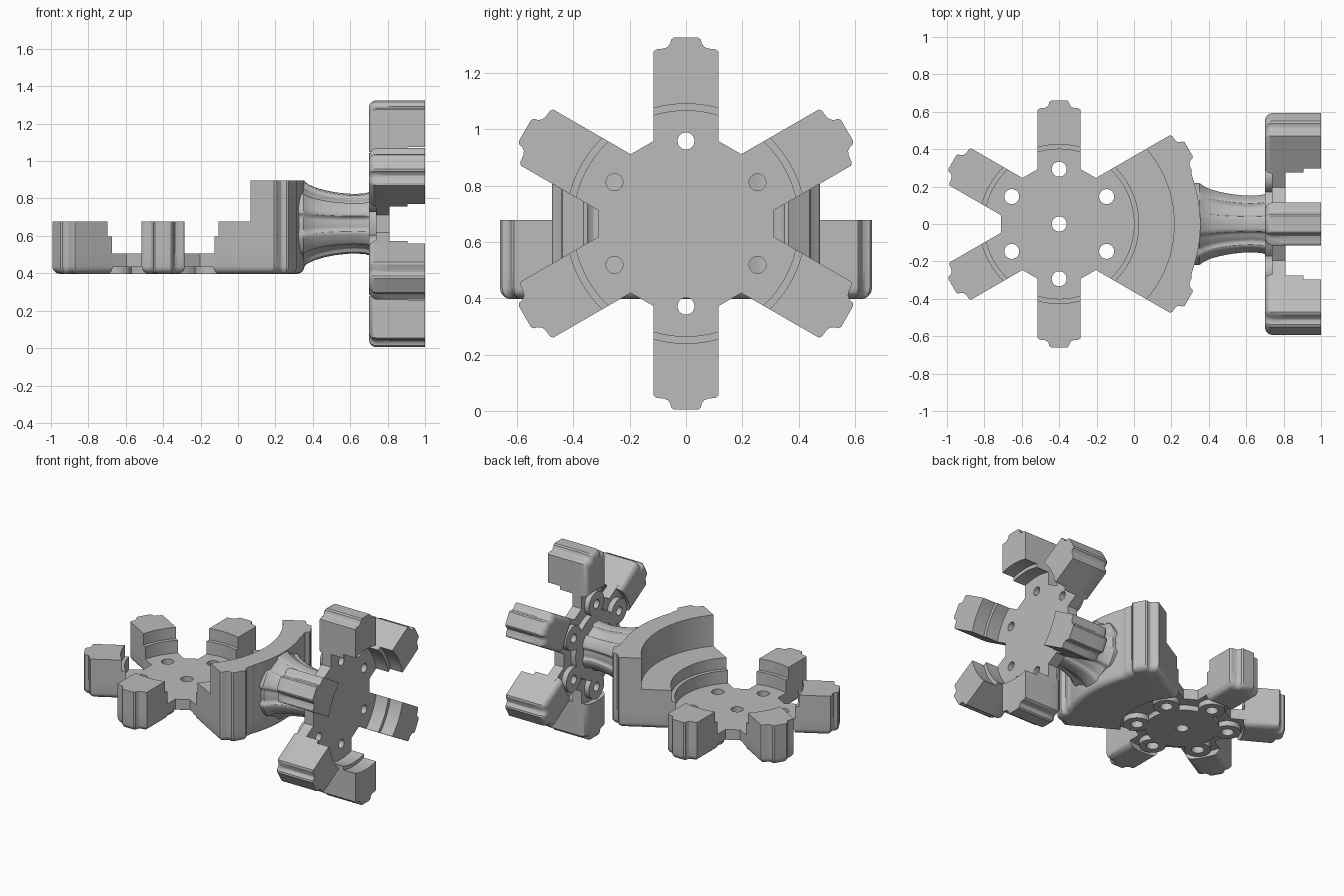
import bpy, bmesh, math
from math import sin, cos, pi, radians, asin, sqrt
from mathutils import Matrix, Vector

cube = bpy.data.objects.get("Cube")
if cube:
    bpy.data.objects.remove(cube, do_unlink=True)

grey = bpy.data.materials.new("plain grey")
grey.use_nodes = True
grey.diffuse_color = (0.5, 0.5, 0.5, 1)
grey.node_tree.nodes["Principled BSDF"].inputs["Base Color"].default_value = (0.5, 0.5, 0.5, 1)

W = 0.115         # half width of an arm
BOLT = 0.293      # radius of the bolt circle
BEVEL = 0.04      # rounding under the arms
PLATE_Z, FLOOR_Z = 0.037, 0.11
ARMS = [30, 90, 150, 210, 270, 330]


def polar(r, deg):
    return (r * cos(radians(deg)), r * sin(radians(deg)))


def turn(points, deg):
    c, s = cos(radians(deg)), sin(radians(deg))
    return [(x * c - y * s, x * s + y * c) for x, y in points]


def arc(r, a, b, n=24):
    return [polar(r, a + (b - a) * i / n) for i in range(n + 1)]


def finish(name, bm, matrix):
    bmesh.ops.remove_doubles(bm, verts=bm.verts, dist=1e-5)
    bmesh.ops.recalc_face_normals(bm, faces=bm.faces)
    bm.transform(matrix)
    me = bpy.data.meshes.new(name)
    bm.to_mesh(me)
    bm.free()
    me.materials.clear()
    me.materials.append(grey)
    me.shade_smooth()
    me.set_sharp_from_angle(angle=radians(32))
    ob = bpy.data.objects.new(name, me)
    bpy.context.collection.objects.link(ob)
    return ob


def loft(bm, rings):
    """Skin a stack of rings with equal point counts and cap both ends."""
    rows = [[bm.verts.new(p) for p in ring] for ring in rings]
    n = len(rows[0])
    for lo, hi in zip(rows, rows[1:]):
        for i in range(n):
            j = (i + 1) % n
            bm.faces.new((lo[i], lo[j], hi[j], hi[i]))
    bm.faces.new(rows[0][::-1])
    bm.faces.new(rows[-1])


def slab(name, outlines, z0, z1, matrix):
    """Flat plate from closed outlines, inner outlines become holes."""
    cu = bpy.data.curves.new(name, "CURVE")
    cu.dimensions, cu.fill_mode, cu.extrude = "2D", "BOTH", (z1 - z0) / 2
    for points in outlines:
        sp = cu.splines.new("POLY")
        sp.points.add(len(points) - 1)
        for p, (x, y) in zip(sp.points, points):
            p.co = (x, y, 0, 1)
        sp.use_cyclic_u = True
    tmp = bpy.data.objects.new(name, cu)
    bpy.context.collection.objects.link(tmp)
    me = bpy.data.meshes.new_from_object(tmp.evaluated_get(bpy.context.evaluated_depsgraph_get()))
    bm = bmesh.new()
    bm.from_mesh(me)
    bpy.data.objects.remove(tmp, do_unlink=True)
    bpy.data.curves.remove(cu)
    bpy.data.meshes.remove(me)
    return finish(name, bm, matrix @ Matrix.Translation((0, 0, (z0 + z1) / 2)))


def circle(r, centre=(0, 0)):
    return [(x + centre[0], y + centre[1]) for x, y in arc(r, 0, 360, 40)[:-1]]


def tip(shoulder, d):
    """Notched outer end of an arm along +x, from its right to its left side."""
    k = (W - d) / W
    half = [(0, W), (0.008, 0.105), (0.011, 0.078), (0.017, 0.064),
            (0.03, 0.055), (0.042, 0.053), (0.05, 0.043)]
    left = [(shoulder + x - d, y * k) for x, y in half]
    return [(x, -y) for x, y in left] + left[::-1]


def arm_outline(r_in, d):
    a = math.degrees(asin((W - d) / r_in))
    return tip(0.61, d) + arc(r_in, a, -a, 10)


def sector_outline(r_in, d):
    """Two long arms joined by a curved outer wall."""
    r_out = 0.755 - d
    a = 30 - math.degrees(asin((W - d) / r_out))
    b = 30 + math.degrees(asin((W - d) / r_in))
    return (turn(tip(0.75, d), -30) + arc(r_out, -a, a)[1:-1]
            + turn(tip(0.75, d), 30) + arc(r_in, b, -b))


def stepped_block(bm, outline, steps, deg=0):
    """Rounded foot with blocks stacked on it, each set further out."""
    z0 = 0
    for i, (r_in, z1) in enumerate(steps):
        layers = [(z0, 0), (z1, 0)]
        if i == 0:
            bend = [radians(t) for t in range(0, 91, 18)]
            layers = [(BEVEL * (1 - cos(t)), BEVEL * (1 - sin(t))) for t in bend] + [(z1, 0)]
        loft(bm, [[(x, y, z) for x, y in turn(outline(r_in, d), deg)] for z, d in layers])
        z0 = z1


def chuck(prefix, matrix, mid_z, top_z, hole_r, sector):
    # hub plate with arm stubs
    rim = []
    for a in ARMS:
        stub = [(BOLT, -W), (0.41, -W), (0.41, W), (BOLT, W)]
        if sector and a == 30:
            stub = stub[2:]
        if sector and a == 330:
            stub = stub[:2]
        rim += turn(stub, a)
    if sector:
        rim += arc(sqrt(0.41 ** 2 + W ** 2), -45, 45)[1:-1]
    bolts = [polar(BOLT, a) for a in ARMS]
    holes = [circle(hole_r, b) for b in bolts]
    centre = [circle(hole_r)] if sector else []
    slab(prefix + "_hub_plate", [rim] + holes + centre, PLATE_Z, FLOOR_Z, matrix)
    # raised hub and bolt bosses on the back
    slab(prefix + "_hub_disc", [circle(0.235)] + centre, 0, PLATE_Z, matrix)
    for i, b in enumerate(bolts):
        slab(f"{prefix}_boss_{i + 1}", [circle(0.085, b), holes[i]], 0, PLATE_Z, matrix)
    # stepped jaws
    steps = [(0.395, FLOOR_Z), (0.4, mid_z), (0.425, top_z)]
    for i, a in enumerate(ARMS):
        if sector and a in (30, 330):
            continue
        bm = bmesh.new()
        stepped_block(bm, arm_outline, steps, a)
        finish(f"{prefix}_jaw_{i + 1}", bm, matrix)
    if sector:
        bm = bmesh.new()
        stepped_block(bm, sector_outline, steps + [(0.615, 0.5)])
        finish(prefix + "_sector_wall", bm, matrix)


# flat chuck, then the upright chuck facing +x
chuck("flat", Matrix.Translation((-0.4, 0, 0.397)), 0.2, 0.28, 0.04, True)
upright = Matrix(((0, 0, 1, 0.7), (1, 0, 0, 0), (0, 1, 0, 0.665), (0, 0, 0, 1)))
chuck("upright", upright, 0.205, 0.3, 0.03, False)

# fluted, flared shaft joining the two
stations = [(0.28, 0.23), (0.35, 0.23), (0.375, 0.211), (0.41, 0.195), (0.46, 0.18), (0.52, 0.168),
            (0.58, 0.161), (0.63, 0.159), (0.68, 0.163), (0.705, 0.17), (0.74, 0.185)]


def flute(deg):
    off = abs((deg % 60) - 30)          # angle away from the nearest rib
    t = min(max((off - 13) / 7, 0), 1)
    return 0.022 * t * t * (3 - 2 * t)


bm = bmesh.new()
loft(bm, [[Vector((x, 0, 0.665)) + Vector((0, *polar(r - flute(a), a)))
           for a in range(0, 360, 3)] for x, r in stations])
finish("fluted_shaft", bm, Matrix.Identity(4))
